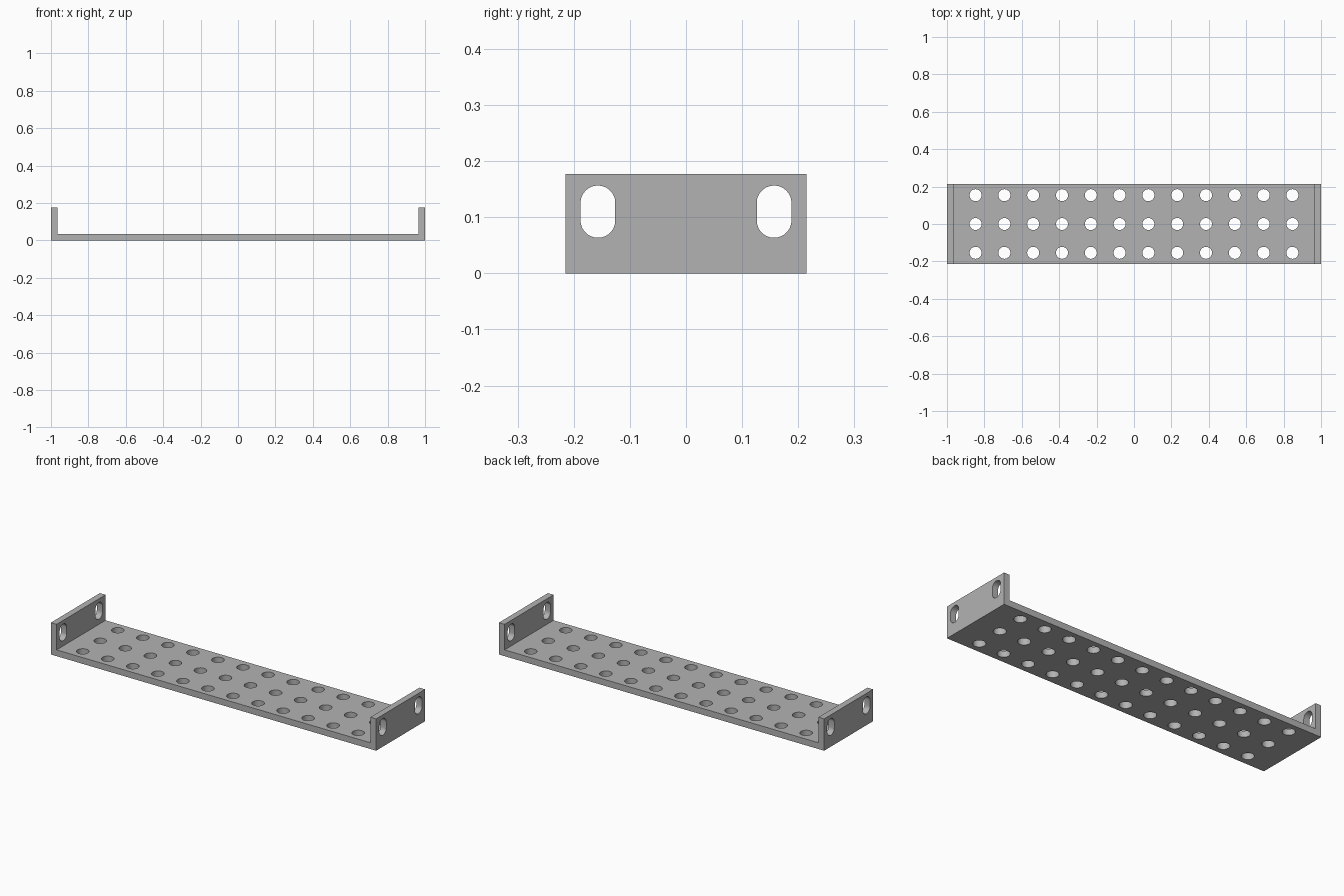
import bpy, bmesh
from math import sin, cos, pi
from mathutils import Vector

if "Cube" in bpy.data.objects:
    bpy.data.objects.remove(bpy.data.objects["Cube"])

HALF_DEPTH, HEIGHT, THICK = 0.215, 0.177, 0.035
PITCH, HOLE_R = 0.154, 0.032
SLOT_R, SLOT_Y, SLOT_Z, SLOT_STRAIGHT = 0.031, 0.157, 0.11, 0.031
SEGMENTS = 40

steel = bpy.data.materials.new("grey steel")
steel.use_nodes = True
colour = (0.45, 0.45, 0.45, 1)
steel.diffuse_color = colour
steel.node_tree.nodes["Principled BSDF"].inputs["Base Color"].default_value = colour


def add_prism(bm, outline, sweep):
    """Extrude a closed outline along a vector into a solid."""
    face = bm.faces.new([bm.verts.new(p) for p in outline])
    new = bmesh.ops.extrude_face_region(bm, geom=[face])["geom"]
    verts = [g for g in new if isinstance(g, bmesh.types.BMVert)]
    bmesh.ops.translate(bm, verts=verts, vec=Vector(sweep))


def finish(bm, name):
    bmesh.ops.recalc_face_normals(bm, faces=bm.faces)
    mesh = bpy.data.meshes.new(name)
    bm.to_mesh(mesh)
    bm.free()
    obj = bpy.data.objects.new(name, mesh)
    bpy.context.collection.objects.link(obj)
    return obj


# Bracket: U-shaped profile swept front to back
bm = bmesh.new()
inner = 1 - THICK
right = [(1, 0), (1, HEIGHT), (inner, HEIGHT), (inner, THICK)]
profile = right + [(-x, z) for x, z in reversed(right)]
add_prism(bm, [(x, -HALF_DEPTH, z) for x, z in profile], (0, 2 * HALF_DEPTH, 0))
bracket = finish(bm, "perforated_bracket")
bracket.data.materials.append(steel)

# Round holes in the base: three rows of twelve
angles = [2 * pi * (i + 0.5) / SEGMENTS for i in range(SEGMENTS)]
bm = bmesh.new()
for row in (-1, 0, 1):
    for col in range(12):
        cx, cy = (col - 5.5) * PITCH, row * PITCH
        add_prism(bm, [(cx + HOLE_R * cos(a), cy + HOLE_R * sin(a), -0.05)
                       for a in angles], (0, 0, 0.15))
hole_cutter = finish(bm, "hole_cutter")

# Upright slots in both end flanges
bm = bmesh.new()
half = SLOT_STRAIGHT / 2
for end in (-1, 1):
    for side in (-1, 1):
        add_prism(bm, [(end * 0.9, side * SLOT_Y + SLOT_R * cos(a),
                        SLOT_Z + SLOT_R * sin(a) + (half if sin(a) > 0 else -half))
                       for a in angles], (end * 0.2, 0, 0))
slot_cutter = finish(bm, "slot_cutter")

# Cut the openings, then discard the cutters
for cutter in (hole_cutter, slot_cutter):
    cutter.hide_render = True
    cut = bracket.modifiers.new(cutter.name, 'BOOLEAN')
    cut.operation = 'DIFFERENCE'
    cut.solver = 'EXACT'
    cut.object = cutter

bpy.ops.object.select_all(action='DESELECT')
bracket.select_set(True)
bpy.context.view_layer.objects.active = bracket
for cutter in (hole_cutter, slot_cutter):
    bpy.ops.object.modifier_apply(modifier=cutter.name)
    bpy.data.objects.remove(cutter)

bpy.ops.object.shade_smooth_by_angle(angle=pi / 6)
